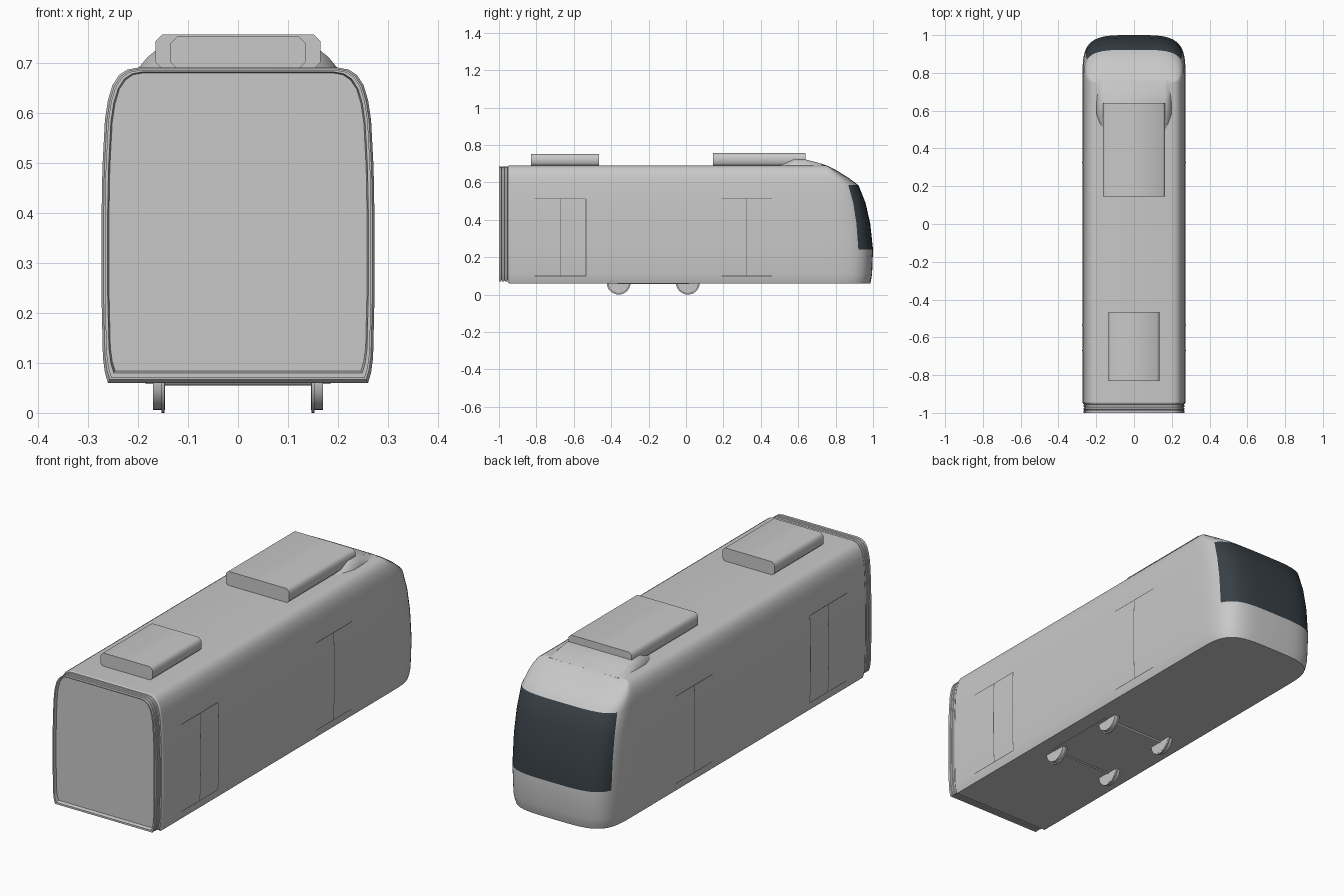
import bpy, bmesh, math
from mathutils import Matrix

cube = bpy.data.objects.get("Cube")
if cube:
    bpy.data.objects.remove(cube, do_unlink=True)


def material(name, rgb):
    m = bpy.data.materials.new(name)
    m.use_nodes = True
    m.diffuse_color = (*rgb, 1)
    node = next(n for n in m.node_tree.nodes if n.type == 'BSDF_PRINCIPLED')
    node.inputs["Base Color"].default_value = (*rgb, 1)
    return m


grey = material("light grey", (0.58, 0.58, 0.58))
glass = material("dark glass", (0.038, 0.05, 0.06))
seam_dark = material("seam grey", (0.12, 0.12, 0.12))


def finish(bm, name, mats, angle=40):
    bmesh.ops.recalc_face_normals(bm, faces=bm.faces[:])
    me = bpy.data.meshes.new(name)
    bm.to_mesh(me)
    bm.free()
    ob = bpy.data.objects.new(name, me)
    bpy.context.collection.objects.link(ob)
    for m in mats:
        me.materials.append(m)
    bpy.ops.object.select_all(action='DESELECT')
    ob.select_set(True)
    bpy.context.view_layer.objects.active = ob
    bpy.ops.object.shade_smooth_by_angle(angle=math.radians(angle))
    return ob


def loft(name, rings, mats=(grey,), angle=40):
    """Skin closed rings of equal length and cap both ends."""
    bm = bmesh.new()
    vs = [[bm.verts.new(p) for p in r] for r in rings]
    n = len(rings[0])
    for a, b in zip(vs, vs[1:]):
        for i in range(n):
            bm.faces.new((a[i], a[(i + 1) % n], b[(i + 1) % n], b[i]))
    bm.faces.new(vs[0])
    bm.faces.new(vs[-1])
    return finish(bm, name, mats, angle)


# Body levels: half width, height, nose reach
LEVELS = [(.26, .06, .985), (.266, .08, .99), (.27, .11, .995), (.273, .24, 1.0),
          (.273, .38, .985), (.271, .49, .96), (.266, .585, .922), (.26, .625, .868),
          (.251, .655, .82), (.238, .675, .785), (.222, .686, .763), (.2, .69, .75)]
NOSE_Y, BACK_Y, STEPS = .75, -.945, 16


def half_width(z):
    for (w0, z0, _), (w1, z1, _) in zip(LEVELS, LEVELS[1:]):
        if z0 <= z <= z1:
            return w0 + (w1 - w0) * (z - z0) / (z1 - z0)


# Body shell with rounded nose and windscreen faces
bm = bmesh.new()
rings = []
for w, z, reach in LEVELS:
    side = [(w, BACK_Y), (w, .7)]
    for k in range(STEPS + 1):
        t = math.pi / 2 * k / STEPS
        side.append((w * max(math.cos(t), 0) ** .5 if k < STEPS else 0,
                     NOSE_Y + (reach - NOSE_Y) * math.sin(t) ** .5))
    side += [(-x, y) for x, y in reversed(side[:-1])]
    rings.append([bm.verts.new((x, y, z)) for x, y in side])
last = len(rings[0]) - 1
for i, (a, b) in enumerate(zip(rings, rings[1:])):
    for j in range(last):
        f = bm.faces.new((a[j], a[j + 1], b[j + 1], b[j]))
        if 3 <= i < 6 and 7 <= j < last - 7:
            f.material_index = 1
top = rings[-1]
bm.faces.new((top[0], top[1], top[-2], top[-1]))
bm.faces.new(top[1:-1])
bm.faces.new(rings[0])
finish(bm, "body_shell", [grey, glass])

# Ribbed gangway and recessed end panel
outline = [(w, z) for w, z, _ in LEVELS]
outline += [(-w, z) for w, z in reversed(outline)]
steps = [(BACK_Y, 1), (-.953, .985), (-.955, .955)]
for y in (-.958, -.973, -.988):
    steps += [(y, .975), (y - .01, .975), (y - .012, .96)]
steps[-1] = (-1, .955)
steps[-2] = (-1, .975)
steps += [(-.985, .945)]
loft("gangway", [[(w * s, y, .5 + (z - .5) * s) for w, z in outline] for y, s in steps], angle=30)


# Roof equipment boxes with bevelled long edges
def roof_box(name, half, y0, y1, z1, c=.013, z0=.688):
    prof = [(half - c, z0), (half, z0 + c), (half, z1 - c), (half - c, z1)]
    prof += [(-x, z) for x, z in reversed(prof)]
    loft(name, [[(x, y, z) for x, z in prof] for y in (y0, y1)], angle=50)


roof_box("front_roof_unit", .165, .145, .64, .756)
roof_box("rear_roof_unit", .135, -.83, -.465, .752)

# Roof fairing: y, base half width, top half width, height
fairing = [(.5, .165, .15, .69), (.53, .18, .155, .706), (.58, .198, .165, .724),
           (.64, .198, .165, .722), (.7, .192, .165, .707), (.76, .188, .165, .687)]
loft("roof_fairing", [[(b, y, .68), (b, y, min(.69, h)), ((b + t) / 2, y, .69 + (h - .69) * .6),
                       (t, y, h), (-t, y, h), (-(b + t) / 2, y, .69 + (h - .69) * .6),
                       (-b, y, min(.69, h)), (-b, y, .68)] for y, b, t, h in fairing])


# Door seams as thin strips following the side wall
def seam(bm, sx, y0, z0, y1, z1, n=8, r=.002):
    pairs = []
    for i in range(n + 1):
        y, z = y0 + (y1 - y0) * i / n, z0 + (z1 - z0) * i / n
        dy, dz = (r, 0) if y0 == y1 else (0, r)
        pairs.append([bm.verts.new((sx * (half_width(z + s * dz) + .0012), y + s * dy, z + s * dz))
                      for s in (-1, 1)])
    for a, b in zip(pairs, pairs[1:]):
        bm.faces.new((a[0], a[1], b[1], b[0]))


LOW, HIGH = .1, .512
for sx, label in ((1, "left"), (-1, "right")):
    bm = bmesh.new()
    for y0, y1 in ((-.81, -.535), (.19, .46)):
        for z in (LOW, HIGH):
            seam(bm, sx, y0, z, y1, z)
    for y in (-.67, -.535, .325):
        seam(bm, sx, y, LOW, y, HIGH)
    finish(bm, label + "_door_seams", [seam_dark])


# Wheels, axles and underframe
def disc(bm, x, y, r, width, segs=32):
    m = Matrix.Translation((x, y, .064)) @ Matrix.Rotation(math.pi / 2, 4, 'Y')
    bmesh.ops.create_cone(bm, cap_ends=True, segments=segs, radius1=r, radius2=r,
                          depth=width, matrix=m)


for y, label in ((-.36, "rear"), (.01, "front")):
    bm = bmesh.new()
    for sx in (1, -1):
        disc(bm, sx * .158, y, .058, .024)
        disc(bm, sx * .150, y, .064, .006)
    disc(bm, 0, y, .009, .3, 12)
    finish(bm, label + "_wheelset", [grey])

bm = bmesh.new()
bmesh.ops.create_cube(bm, size=1, matrix=Matrix.Translation((0, -.175, .061)) @
                      Matrix.Diagonal((.37, .38, .006, 1)))
finish(bm, "underframe_plate", [grey])
